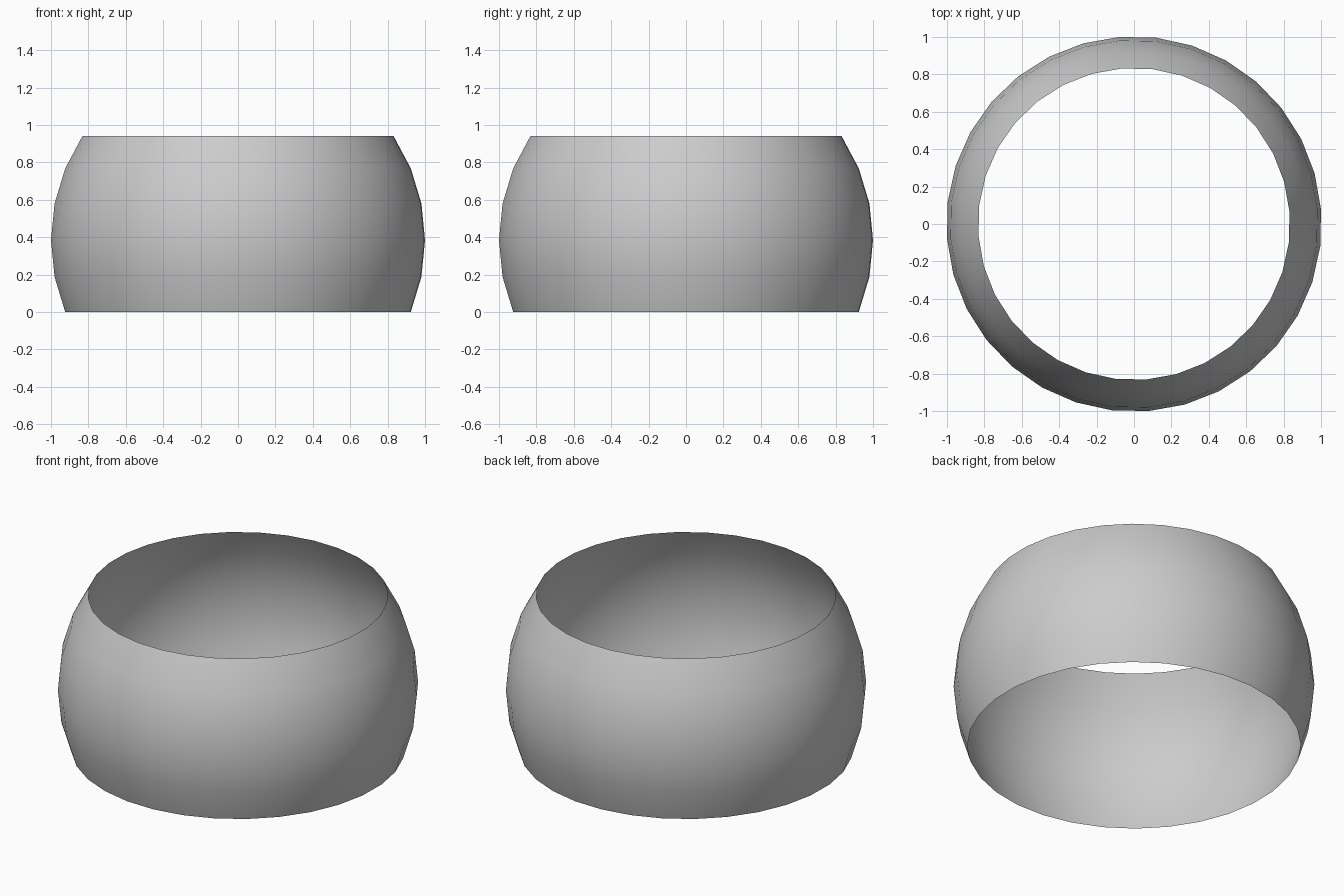
import bpy, bmesh, math

if "Cube" in bpy.data.objects:
    bpy.data.objects.remove(bpy.data.objects["Cube"])

SEGMENTS = 32
STEP = 2 * math.pi / SEGMENTS
TWIST = STEP / 2 - math.radians(1.2)
R = 1 / math.cos(TWIST)           # widest extent becomes exactly 2 units
CENTRE_Z = R * math.sin(2 * STEP)

# Open spherical band: rings of a sphere from -22.5 to +33.75 degrees latitude
bm = bmesh.new()
rings = []
for lat in range(-2, 4):
    r, z = R * math.cos(lat * STEP), CENTRE_Z + R * math.sin(lat * STEP)
    rings.append([bm.verts.new((r * math.cos(TWIST + i * STEP),
                                r * math.sin(TWIST + i * STEP), z))
                  for i in range(SEGMENTS)])

for low, high in zip(rings, rings[1:]):
    for i in range(SEGMENTS):
        j = (i + 1) % SEGMENTS
        face = bm.faces.new((low[i], low[j], high[j], high[i]))
        face.smooth = True

mesh = bpy.data.meshes.new("round_band")
bm.to_mesh(mesh)
bm.free()
band = bpy.data.objects.new("round_band", mesh)
bpy.context.collection.objects.link(band)
